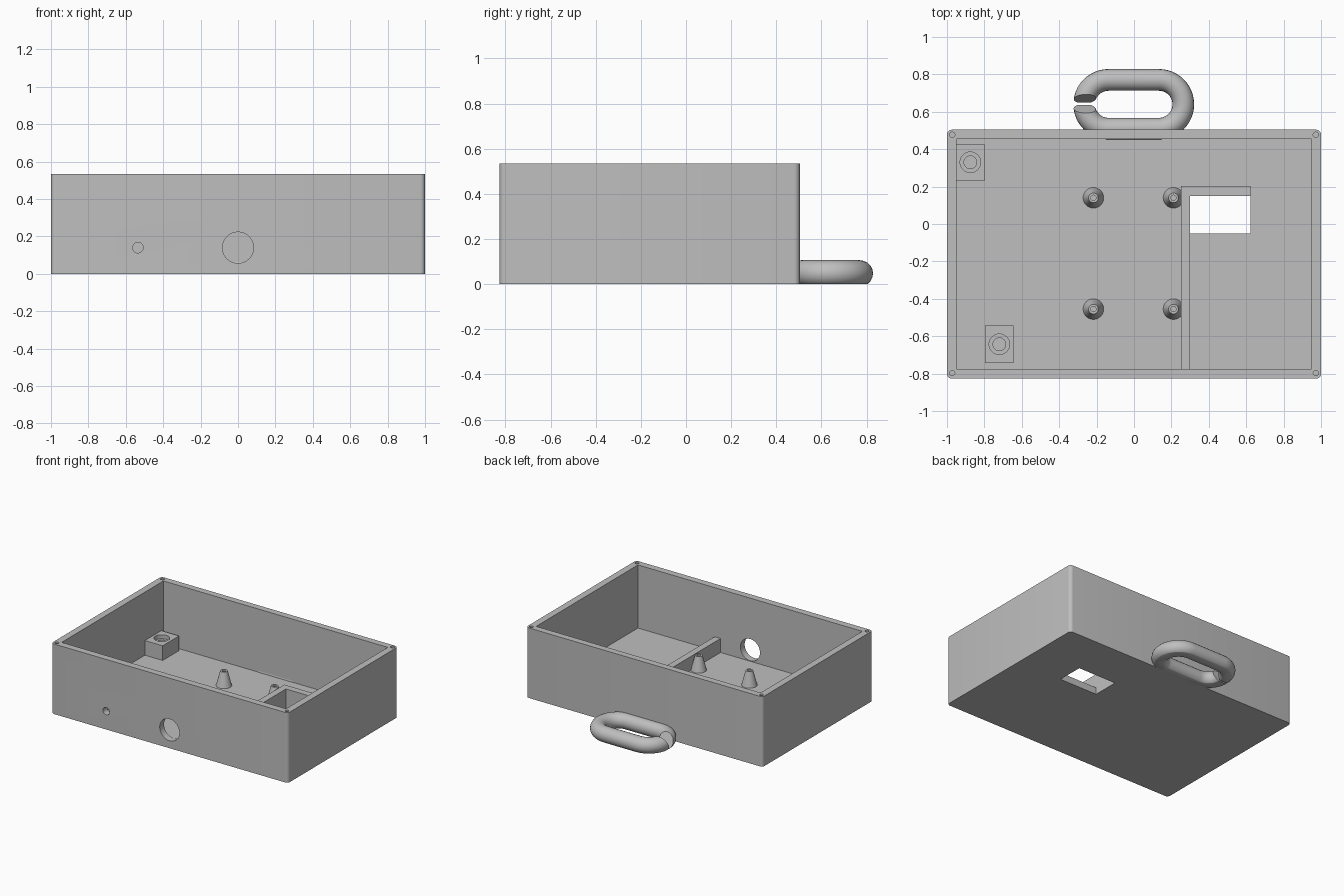
import bpy
import bmesh
import math
from mathutils import Matrix, Vector

old = bpy.data.objects.get("Cube")
if old:
    bpy.data.objects.remove(old, do_unlink=True)

GREY = (0.52, 0.52, 0.52, 1)
grey = bpy.data.materials.new("grey plastic")
grey.use_nodes = True
grey.diffuse_color = GREY
grey.node_tree.nodes["Principled BSDF"].inputs["Base Color"].default_value = GREY

BACK, FRONT = 0.504, -0.826
HEIGHT, FLOOR, INNER_TOP = 0.535, 0.053, 0.165


def make_object(name, bm):
    bmesh.ops.recalc_face_normals(bm, faces=bm.faces)
    mesh = bpy.data.meshes.new(name)
    bm.to_mesh(mesh)
    bm.free()
    mesh.materials.append(grey)
    ob = bpy.data.objects.new(name, mesh)
    bpy.context.collection.objects.link(ob)
    return ob


def box(name, x, y, z, rounding=0):
    bm = bmesh.new()
    bmesh.ops.create_cube(bm, size=1)
    for v in bm.verts:
        for axis, (low, high) in enumerate((x, y, z)):
            v.co[axis] = high if v.co[axis] > 0 else low
    if rounding:
        upright = [e for e in bm.edges
                   if abs(e.verts[0].co.z - e.verts[1].co.z) > 0.1]
        bmesh.ops.bevel(bm, geom=upright, offset=rounding, segments=5,
                        profile=0.5, affect='EDGES')
    return make_object(name, bm)


def cone(name, centre, r1, r2, depth, turn=Matrix(), sides=40):
    bm = bmesh.new()
    bmesh.ops.create_cone(bm, cap_ends=True, segments=sides, radius1=r1,
                          radius2=r2, depth=depth,
                          matrix=Matrix.Translation(centre) @ turn)
    return make_object(name, bm)


def drill(x, y, top, radius, depth):
    # Vertical cutter reaching down from the given height
    z = top + (0.02 - depth) / 2
    return cone("cutter", (x, y, z), radius, radius, depth + 0.02)


def drill_front(x, radius):
    turn = Matrix.Rotation(math.pi / 2, 4, 'X')
    return cone("cutter", (x, FRONT + 0.025, 0.14), radius, radius, 0.08, turn, 64)


def bake(ob):
    # Replace the object's mesh by its evaluated result
    bpy.context.view_layer.update()
    graph = bpy.context.evaluated_depsgraph_get()
    mesh = bpy.data.meshes.new_from_object(ob.evaluated_get(graph))
    ob.modifiers.clear()
    ob.data = mesh


def cut(ob, *cutters):
    for cutter in cutters:
        mod = ob.modifiers.new("cut", 'BOOLEAN')
        mod.operation = 'DIFFERENCE'
        mod.solver = 'EXACT'
        mod.object = cutter
        bake(ob)
        bpy.data.objects.remove(cutter, do_unlink=True)


# Open case with rounded upright edges
case = box("case", (-1, 1), (FRONT, BACK), (0, HEIGHT), 0.025)
cut(case,
    box("cutter", (-0.948, 0.948), (FRONT + 0.052, BACK - 0.05), (FLOOR, 0.7)),
    box("cutter", (0.3, 0.622), (-0.052, 0.15), (-0.1, 0.1)),
    drill_front(0, 0.083), drill_front(-0.535, 0.028))

# Screw holes in the four corners of the rim
for x in (-0.972, 0.972):
    for y in (FRONT + 0.029, BACK - 0.027):
        cut(case, drill(x, y, HEIGHT, 0.014, 0.2))

# Low divider walls around the floor opening
box("long_divider", (0.25, 0.3), (FRONT + 0.045, 0.202), (FLOOR - 0.01, 0.16))
box("short_divider", (0.3, 0.622), (0.15, 0.202), (FLOOR - 0.01, 0.16))

# Square blocks with stepped round sockets
for name, x, y in (("back_block", -0.875, 0.33), ("front_block", -0.72, -0.643)):
    block = box(name, (x - 0.077, x + 0.077), (y - 0.099, y + 0.099),
                (FLOOR - 0.01, INNER_TOP))
    cut(block, drill(x, y, INNER_TOP, 0.055, 0.03),
        drill(x, y, INNER_TOP - 0.025, 0.034, 0.07))

# Tapered standoffs
standoffs = []
for side, x in (("right", -0.217), ("left", 0.211)):
    for end, y in (("front", -0.455), ("back", 0.14)):
        post = cone(f"{end}_{side}_standoff", (x, y, (FLOOR + INNER_TOP) / 2),
                    0.055, 0.026, INNER_TOP - FLOOR)
        cut(post, drill(x, y, INNER_TOP, 0.014, 0.08))
        standoffs.append(post)

# Hanging loop: a round tube along a stadium path
LOOP_Y, BEND, TUBE, STEPS = 0.64, 0.1305, 0.058, 24
points = []
for centre, start in ((0.133, -90), (-0.136, 90)):
    for i in range(STEPS + 1):
        a = math.radians(start + 180 * i / STEPS)
        points.append(Vector((centre + BEND * math.cos(a),
                              LOOP_Y + BEND * math.sin(a), 0.048)))
curve = bpy.data.curves.new("loop_path", 'CURVE')
curve.dimensions = '3D'
curve.bevel_depth = TUBE
curve.bevel_resolution = 8
spline = curve.splines.new('POLY')
spline.points.add(len(points) - 1)
for p, co in zip(spline.points, points):
    p.co = (*co, 1)
spline.use_cyclic_u = True
path = bpy.data.objects.new("loop_path", curve)
bpy.context.collection.objects.link(path)
bpy.context.view_layer.update()
tube = bpy.data.meshes.new_from_object(
    path.evaluated_get(bpy.context.evaluated_depsgraph_get()))
bpy.data.objects.remove(path, do_unlink=True)
bm = bmesh.new()
bm.from_mesh(tube)
loop = make_object("hanging_loop", bm)

# Flat underside, and a wedge-shaped gap across the loop's right end
bm = bmesh.new()
profile = [(-0.004, -0.02), (0.004, -0.02), (0.006, 0), (0.056, 0.12),
           (-0.056, 0.12), (-0.006, 0)]
face = bm.faces.new([bm.verts.new((-0.4, LOOP_Y + 0.003 + y, z))
                     for y, z in profile])
side = bmesh.ops.extrude_face_region(bm, geom=[face])
bmesh.ops.translate(bm, vec=(0.25, 0, 0),
                    verts=[g for g in side["geom"]
                           if isinstance(g, bmesh.types.BMVert)])
wedge = make_object("cutter", bm)
cut(loop, box("cutter", (-0.5, 0.5), (0.3, 1), (-0.2, 0)), wedge)

# Smooth the round parts, keeping crisp edges
bpy.ops.object.select_all(action='DESELECT')
for ob in [case, loop] + standoffs:
    ob.select_set(True)
bpy.context.view_layer.objects.active = case
bpy.ops.object.shade_smooth_by_angle(angle=math.radians(30))
